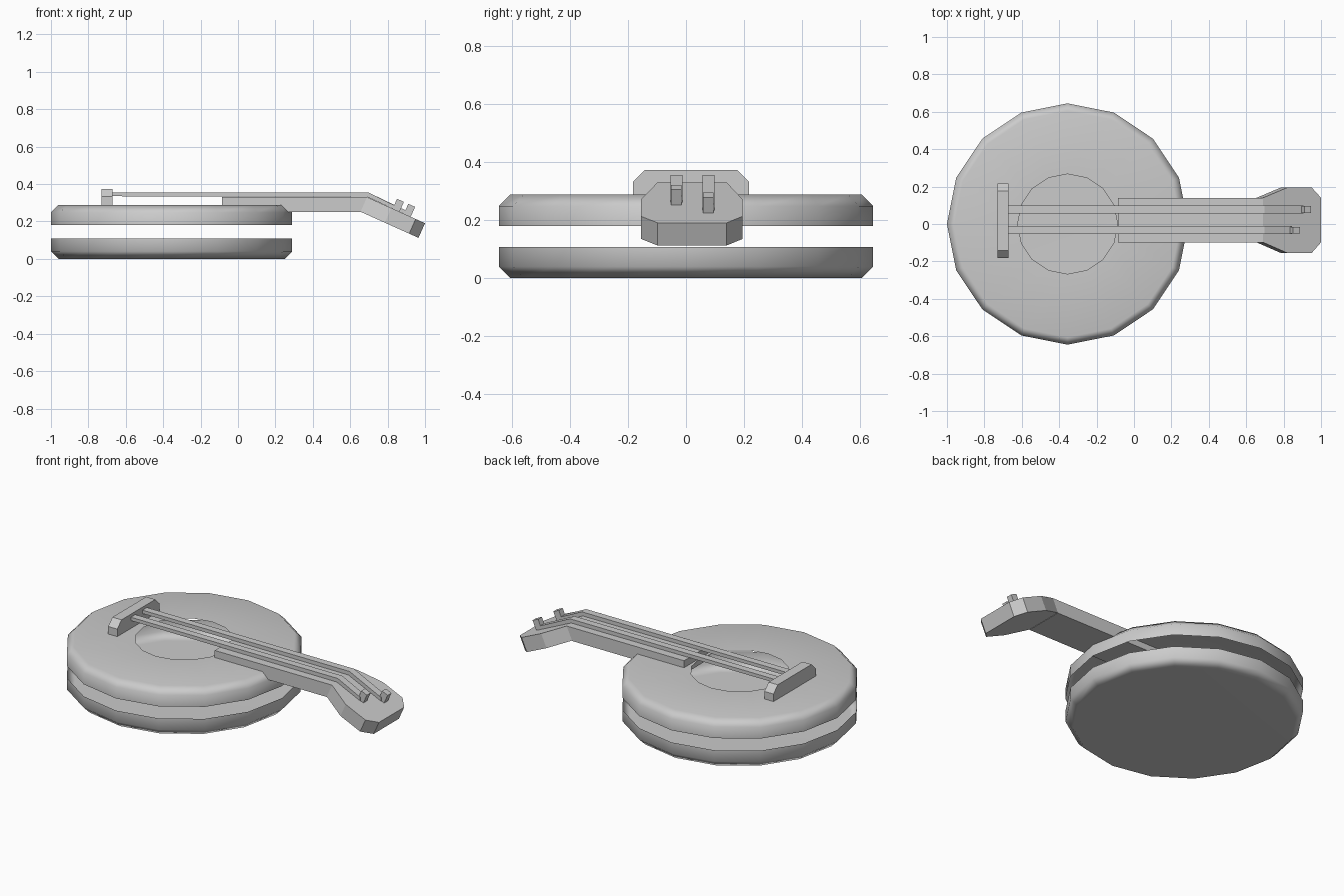
import bpy, bmesh, math
from mathutils import Vector

if "Cube" in bpy.data.objects:
    bpy.data.objects.remove(bpy.data.objects["Cube"])

CX, SIDES = -0.355, 16


def finish(name, bm, smooth=False):
    bmesh.ops.recalc_face_normals(bm, faces=bm.faces[:])
    mesh = bpy.data.meshes.new(name)
    bm.to_mesh(mesh)
    bm.free()
    obj = bpy.data.objects.new(name, mesh)
    bpy.context.collection.objects.link(obj)
    if smooth:
        for p in mesh.polygons:
            p.use_smooth = True
        obj.modifiers.new("weighted_normals", 'WEIGHTED_NORMAL')
    return obj


def prism(name, points, offset):
    """Extrude a planar outline along an offset vector."""
    bm = bmesh.new()
    a = [bm.verts.new(p) for p in points]
    b = [bm.verts.new(Vector(p) + Vector(offset)) for p in points]
    bm.faces.new(a)
    bm.faces.new(b[::-1])
    for i in range(len(a)):
        j = (i + 1) % len(a)
        bm.faces.new((a[i], b[i], b[j], a[j]))
    return finish(name, bm)


def shell(name, profile, cap=False):
    """Open lathe of (radius, z) rings around the body axis."""
    bm = bmesh.new()
    rings = []
    for r, z in profile:
        rings.append([bm.verts.new((CX + r * math.cos(t), r * math.sin(t), z))
                      for t in (2 * math.pi * i / SIDES for i in range(SIDES))])
    for lo, hi in zip(rings, rings[1:]):
        for i in range(SIDES):
            j = (i + 1) % SIDES
            bm.faces.new((lo[i], lo[j], hi[j], hi[i]))
    if cap:
        bm.faces.new(rings[0])
    return finish(name, bm, smooth=True)


def side(points, y):
    return [(x, y, z) for x, z in points]


def head_z(x):
    return 0.33 - 0.45 * (x - 0.69)


# Hollow body: back shell, and front shell with the sound hole
shell("body_back", [(0.605, 0), (0.645, 0.04), (0.645, 0.108)], cap=True)
shell("body_front", [(0.645, 0.18), (0.645, 0.248), (0.605, 0.288), (0.267, 0.288)])

# Neck running into the body
prism("neck", side([(-0.085, 0.25), (-0.085, 0.33), (0.69, 0.33), (0.655, 0.25)], -0.098),
      (0, 0.238, 0))

# Tilted headstock
outline = [(0.69, -0.098), (0.82, -0.155), (0.95, -0.155), (1.0, -0.098),
           (1.0, 0.14), (0.95, 0.195), (0.82, 0.195), (0.69, 0.14)]
prism("headstock", [(x, y, head_z(x)) for x, y in outline], (-0.035, 0, -0.078))

# Bridge with chamfered ends
prism("bridge", [(-0.73, y, z) for y, z in
                 [(-0.182, 0.288), (-0.182, 0.333), (-0.142, 0.373),
                  (0.177, 0.373), (0.217, 0.333), (0.217, 0.288)]], (0.06, 0, 0))

# Strings bending over the headstock, each ending at a peg
along, up = Vector((0.912, -0.41)), Vector((0.41, 0.912))
for n, (y, px) in enumerate([(0.077, 0.905), (-0.033, 0.845)], 1):
    z = head_z(px)
    prism(f"string_{n}", side([(-0.68, 0.335), (-0.68, 0.355), (0.697, 0.355),
                               (px, z + 0.022), (px, z), (0.69, 0.332)], y - 0.021),
          (0, 0.042, 0))
    base = Vector((px, z))
    corners = [base - along * 0.02 - up * 0.01, base + along * 0.02 - up * 0.01,
               base + along * 0.02 + up * 0.058, base - along * 0.02 + up * 0.058]
    prism(f"peg_{n}", side(corners, y - 0.018), (0, 0.036, 0))
